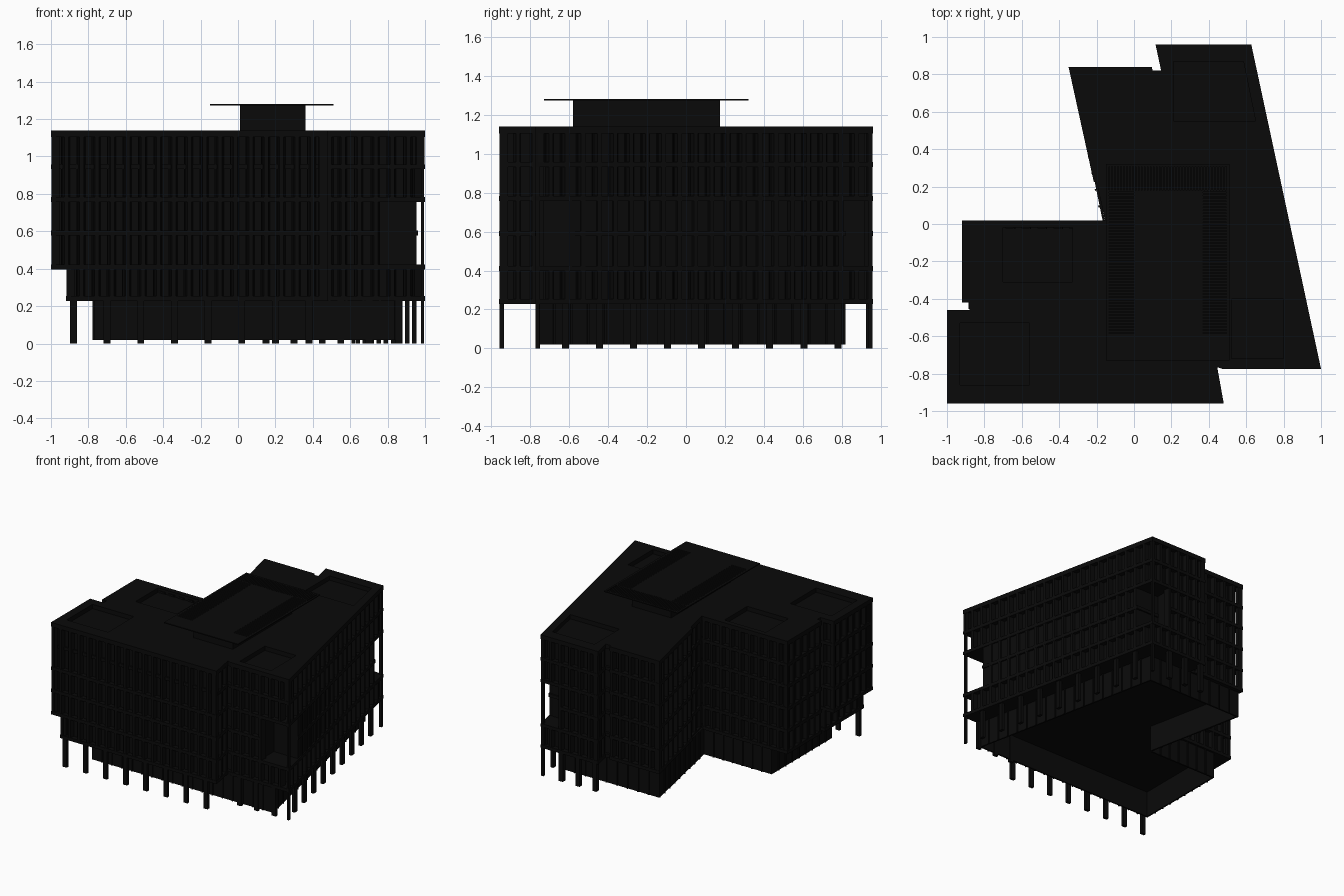
import bpy, bmesh
from mathutils import Vector

if "Cube" in bpy.data.objects:
    bpy.data.objects.remove(bpy.data.objects["Cube"])

dark = bpy.data.materials.new("dark_facade")
dark.diffuse_color = (0.003, 0.003, 0.003, 1)
dark.use_nodes = True
dark.node_tree.nodes["Principled BSDF"].inputs["Base Color"].default_value = dark.diffuse_color


def prism(bm, pts, z0, z1):
    """Extrude a counter-clockwise outline from z0 to z1."""
    f = bm.faces.new([bm.verts.new((x, y, z0)) for x, y in pts])
    r = bmesh.ops.extrude_face_region(bm, geom=[f])
    bmesh.ops.translate(bm, vec=(0, 0, z1 - z0),
                        verts=[v for v in r["geom"] if isinstance(v, bmesh.types.BMVert)])


def box(bm, x0, x1, y0, y1, z0, z1):
    prism(bm, [(x0, y0), (x1, y0), (x1, y1), (x0, y1)], z0, z1)


def finish(bm, name):
    bmesh.ops.recalc_face_normals(bm, faces=bm.faces)
    me = bpy.data.meshes.new(name)
    bm.to_mesh(me)
    bm.free()
    ob = bpy.data.objects.new(name, me)
    me.materials.append(dark)
    bpy.context.collection.objects.link(ob)
    return ob


def swap(pts, changes):
    """Replace single corners of an outline by other corners."""
    out = []
    for p in pts:
        out += changes.get(p, [p])
    return out


# Outlines: outer face, recessed glass line, and their variants
OUTER = [(-1, -.96), (.48, -.96), (.445, -.765), (.475, -.775), (1, -.775),
         (.627, .96), (.115, .96), (.145, .82), (.10, .82), (.095, .84), (-.35, .84),
         (-.215, .225), (-.20, .225), (-.155, .02), (-.92, .02), (-.92, -.42),
         (-.88, -.42), (-.88, -.46), (-1, -.46)]
CORE = [(-.965, -.925), (.44, -.925), (.415, -.74), (.955, -.74), (.595, .925), (.155, .925),
        (.18, .80), (-.305, .80), (-.18, .225), (-.13, -.015), (-.885, -.015),
        (-.885, -.455), (-.845, -.455), (-.845, -.495), (-.965, -.495)]
NOTCH = {(.955, -.74): [(.90, -.74), (.90, -.68), (.94, -.68)]}
OUTER_LOW = swap(OUTER, {(-1, -.96): [(-.92, -.96)], (-1, -.46): [(-.92, -.46)]})
CORE_NOTCH = swap(CORE, NOTCH)
CORE_LOW = swap(CORE_NOTCH, {(-.965, -.925): [(-.885, -.925)], (-.965, -.495): [(-.885, -.495)]})
CORE_LOGGIA = swap(CORE, {(.955, -.74): [(.74, -.74), (.74, -.6), (.955, -.6)],
                          (.595, .925): [(.62, .81), (.45, .81), (.45, .925)]})
OUTER_LOGGIA = swap(OUTER, {(1, -.775): [(.74, -.775), (.74, -.6), (.962, -.6)],
                            (.627, .96): [(.657, .82), (.45, .82), (.45, .96)]})
OUTER_TALL = swap(OUTER, {(-1, -.96): [(-1, -.935)], (.48, -.96): [(.475, -.935)]})
Z = [.24, .41, .59, .77, .945, 1.12]

# Recessed glass walls, one block per storey
bm = bmesh.new()
for i, pts in enumerate([CORE_LOW, CORE_LOGGIA, CORE_LOGGIA, CORE_NOTCH, CORE]):
    prism(bm, pts, Z[i], Z[i + 1] if i < 4 else 1.105)
finish(bm, "glass_walls")

# Floor slabs
bm = bmesh.new()
for z, pts in zip(Z, [OUTER_LOW, OUTER, OUTER_LOGGIA, OUTER, OUTER_TALL]):
    prism(bm, pts, z - .013, z + .013)
finish(bm, "floor_slabs")

# Roof slab with sunken areas
bm = bmesh.new()
prism(bm, OUTER, 1.105, 1.14)
roof = finish(bm, "roof_slab")
bm = bmesh.new()
box(bm, -.93, -.56, -.86, -.53, 1.08, 1.2)
box(bm, -.70, -.33, -.31, -.02, 1.08, 1.2)
box(bm, .52, .80, -.72, -.40, 1.08, 1.2)
prism(bm, [(.21, .55), (.65, .55), (.585, .87), (.21, .87)], 1.08, 1.2)
cutter = finish(bm, "roof_pit_cutter")
cutter.hide_render = True
cutter.hide_viewport = True
mod = roof.modifiers.new("pits", 'BOOLEAN')
mod.operation = 'DIFFERENCE'
mod.object = cutter


def is_open(i, p):
    """True where a storey has no facade: tall corner loggias, small corner gaps."""
    if i in (1, 2):
        return (p.x > .75 and p.y < -.6) or (p.x > .46 and p.y > .82)
    return i in (0, 3) and p.x > .94 and p.y < -.70


# Tapered facade fins and slim window mullions along every outer edge
fins, mullions = bmesh.new(), bmesh.new()
for i in range(5):
    outline = OUTER_LOW if i == 0 else OUTER
    z0, z1 = Z[i], Z[i + 1]
    for k, a in enumerate(outline):
        a, b = Vector(a), Vector(outline[(k + 1) % len(outline)])
        length = (b - a).length
        if length < .1:
            continue
        t = (b - a) / length
        inward = Vector((-t.y, t.x))
        n = max(1, round(length / .084))
        for j in range(n + 1):
            s = min(max(length * j / n, .015), length - .015)
            p = a + t * s
            if not is_open(i, p):
                lo, hi = max(s - .022, .012) - s, min(s + .022, length - .012) - s
                o = inward * .002
                q = inward * .045
                prism(fins, [p + o - t * .011, p + o + t * .011, p + q + t * hi, p + q + t * lo], z0, z1)
            m = a + t * (length * (j + .68) / n) + inward * .026
            if j < n and not is_open(i, m):
                prism(mullions, [m - t * .003, m + t * .003,
                                 m + t * .003 + inward * .02, m - t * .003 + inward * .02], z0, z1)
finish(fins, "facade_fins")
finish(mullions, "window_mullions")

# Corner posts running past the open loggias
bm = bmesh.new()
box(bm, .979, .995, -.773, -.752, 0, 1.12)
box(bm, .606, .625, .938, .958, 0, 1.12)
finish(bm, "corner_posts")

# Set-back ground floor: hollow walls, open underneath, with thin ribs
GROUND = [(-.77, -.765), (.85, -.765), (.52, .81), (-.33, .81), (-.165, .005), (-.77, .005)]
walls, ribs = bmesh.new(), bmesh.new()
for k, a in enumerate(GROUND):
    a, b = Vector(a), Vector(GROUND[(k + 1) % len(GROUND)])
    t = (b - a).normalized()
    out = Vector((t.y, -t.x)) * .008
    prism(walls, [a, b, b - out * 1.5, a - out * 1.5], .02, .24)
    n = round((b - a).length / .09)
    for j in range(1, n):
        p = a.lerp(b, j / n)
        prism(ribs, [p - t * .005 + out, p + t * .005 + out, p + t * .005 - out, p - t * .005 - out], .02, .24)
finish(walls, "ground_floor_walls")
finish(ribs, "ground_floor_ribs")

# Ground-level columns: front row, slanted right row, back row
bm = bmesh.new()
for i in range(8):
    x = -.88 + .18 * i
    box(bm, x - .018, x + .018, -.957, -.935, 0, .24)
for i in range(9):
    y = -.62 + .175 * i
    x = .975 - .215 * (y + .775)
    box(bm, x - .012, x + .012, y - .018, y + .018, 0, .24)
for x in (.15, .30, .45):
    box(bm, x - .018, x + .018, .925, .957, 0, .24)
for x in (.55, .70, .86):
    box(bm, x - .018, x + .018, -.772, -.75, 0, .24)
finish(bm, "ground_columns")

# Rooftop plant room
bm = bmesh.new()
box(bm, .01, .36, -.58, .175, 1.10, 1.272)
finish(bm, "plant_room")

# Thin rooftop canopy: solid centre, edge frame and slatted sides
bm = bmesh.new()
z0, z1 = 1.272, 1.28
box(bm, .0, .37, -.585, .18, z0, z1)
box(bm, -.15, .51, -.73, -.585, z0, z1)
box(bm, -.15, -.135, -.585, .32, z0, z1)
box(bm, .495, .51, -.585, .32, z0, z1)
box(bm, -.135, .495, .308, .32, z0, z1)
for i in range(48):
    y = -.58 + .016 * i
    for x0, x1 in ((-.135, .0), (.37, .495)):
        box(bm, x0, x1, y, y + .011, z0, z1)
for i in range(39):
    x = -.132 + .016 * i
    box(bm, x, x + .011, .18, .308, z0, z1)
finish(bm, "roof_canopy")
